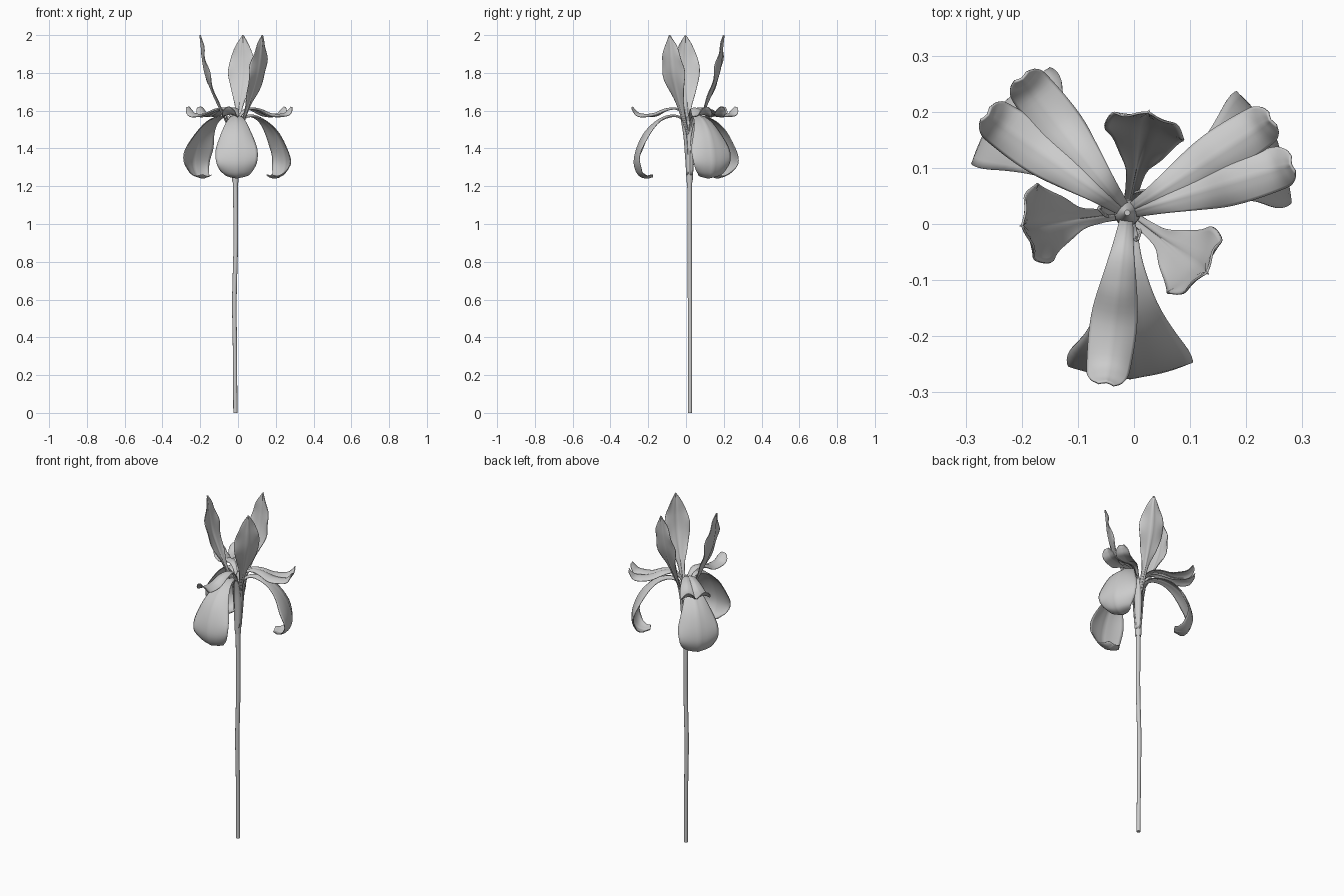
import bpy, math
from mathutils import Vector

if "Cube" in bpy.data.objects:
    bpy.data.objects.remove(bpy.data.objects["Cube"])

CX, CY = -0.012, 0.02   # flower axis


def spline(keys, n):
    """Catmull-Rom resampling of key tuples."""
    k = [Vector(p) for p in keys]
    k = [k[0] * 2 - k[1]] + k + [k[-1] * 2 - k[-2]]
    out = []
    for i in range(n + 1):
        t = i / n * (len(k) - 3)
        s = min(int(t), len(k) - 4)
        f = t - s
        a, b, c, d = k[s:s + 4]
        out.append(0.5 * (2 * b + (c - a) * f + (2 * a - 5 * b + 4 * c - d) * f * f
                          + (3 * b - a - 3 * c + d) * f ** 3))
    return out


def finish(name, verts, faces, thick=0):
    me = bpy.data.meshes.new(name)
    me.from_pydata(verts, [], faces)
    me.update()
    ob = bpy.data.objects.new(name, me)
    bpy.context.collection.objects.link(ob)
    for p in me.polygons:
        p.use_smooth = True
    if thick:
        m = ob.modifiers.new("thickness", 'SOLIDIFY')
        m.thickness = thick
        m.offset = 0
    return ob


def petal(name, keys, az, cup, rscale=1, rib=0.003, ruffle=0.0, n=36, m=16):
    """Sheet along keys (radius, z, half width) turned to azimuth az (degrees)."""
    pts = spline(keys, n)
    a = math.radians(az)
    out, side = Vector((math.cos(a), math.sin(a), 0)), Vector((-math.sin(a), math.cos(a), 0))
    verts, faces = [], []
    for i, p in enumerate(pts):
        q, o = pts[min(i + 1, n)], pts[max(i - 1, 0)]
        tan = Vector((q[0] - o[0], q[1] - o[1])).normalized()
        w = max(p[2], 0.002)
        for j in range(m + 1):
            u = j / m * 2 - 1
            off = cup * w * u * u + rib * max(0, 1 - abs(u) * 5)
            off += ruffle * w * abs(u) ** 3 * math.sin(i * 0.6 + (1.5 if u > 0 else 0))
            r = (p[0] - tan.y * off) * rscale
            z = p[1] + tan.x * off
            v = out * r + side * (u * w)
            verts.append((CX + v.x, CY + v.y, z))
    for i in range(n):
        for j in range(m):
            k = i * (m + 1) + j
            faces.append((k, k + 1, k + m + 2, k + m + 1))
    return finish(name, verts, faces, 0.004)


def tube(name, keys, n, seg=14):
    """Round tube along keys (x, y, z, radius)."""
    pts = spline(keys, n)
    verts = [(p[0] + p[3] * math.cos(2 * math.pi * j / seg),
              p[1] + p[3] * math.sin(2 * math.pi * j / seg), p[2]) for p in pts for j in range(seg)]
    faces = [(i * seg + j, i * seg + (j + 1) % seg, (i + 1) * seg + (j + 1) % seg, (i + 1) * seg + j)
             for i in range(n) for j in range(seg)]
    faces += [tuple(range(seg))[::-1], tuple(range(n * seg, (n + 1) * seg))]
    ob = finish(name, verts, faces)
    for p in ob.data.polygons[-2:]:
        p.use_smooth = False
    return ob


# Stem and the flared flower tube above it
tube("stem", [(-0.014, 0.021, 0, 0.011), (-0.016, 0.022, 0.3, 0.011), (-0.019, 0.021, 0.6, 0.012),
              (-0.012, 0.020, 0.9, 0.012), (-0.014, 0.019, 1.24, 0.013)], 40)
tube("flower_tube", [(-0.014, 0.019, 1.22, 0.016), (-0.014, 0.019, 1.25, 0.018),
                     (-0.013, 0.018, 1.35, 0.022), (-0.012, 0.02, 1.45, 0.024),
                     (-0.012, 0.02, 1.53, 0.022), (-0.012, 0.02, 1.59, 0.005)], 24)

# Falls: three drooping outer petals
fall = [(0.012, 1.46, 0.012), (0.035, 1.55, 0.017), (0.09, 1.575, 0.026), (0.165, 1.55, 0.05),
        (0.235, 1.485, 0.083), (0.278, 1.40, 0.110), (0.292, 1.32, 0.106),
        (0.27, 1.262, 0.080), (0.23, 1.245, 0.057), (0.195, 1.253, 0.034)]
for name, az in (("front", -89), ("right", 25.5), ("left", 140)):
    petal("fall_" + name, fall, az, -0.24, ruffle=0.05)

# Standards: three upright inner petals
standard = [(0.015, 1.45, 0.010), (0.05, 1.54, 0.013), (0.088, 1.62, 0.021), (0.125, 1.70, 0.047),
            (0.16, 1.79, 0.071), (0.176, 1.87, 0.064), (0.183, 1.94, 0.038), (0.190, 2.0, 0.003)]
for name, az, rs in (("back", 78, 0.96), ("left", 187, 0.99), ("right", -37, 0.93)):
    petal("standard_" + name, standard, az, 0.12, rs, -0.004, 0.10)

# Style arms: split crests lying over the falls, the halves of a pair touching
style = [(0.0, 1.50, 0.010), (0.025, 1.575, 0.013), (0.07, 1.612, 0.020), (0.135, 1.608, 0.032),
         (0.20, 1.583, 0.041), (0.265, 1.583, 0.039), (0.295, 1.603, 0.032), (0.308, 1.62, 0.014)]
for i, az in enumerate((-97, 16.5, 33, 128, 145)):
    petal("style_arm_%d" % (i + 1), style, az, -0.35, 0.99, 0.001, 0.06)

# Slim sheaths hugging the flower tube
sheath = [(0.016, 1.26, 0.010), (0.024, 1.36, 0.016), (0.032, 1.46, 0.017),
          (0.044, 1.53, 0.012), (0.052, 1.57, 0.003)]
for i, az in enumerate((-70, 50, 170)):
    petal("sheath_%d" % (i + 1), sheath, az, 0.5, n=16, m=8)
